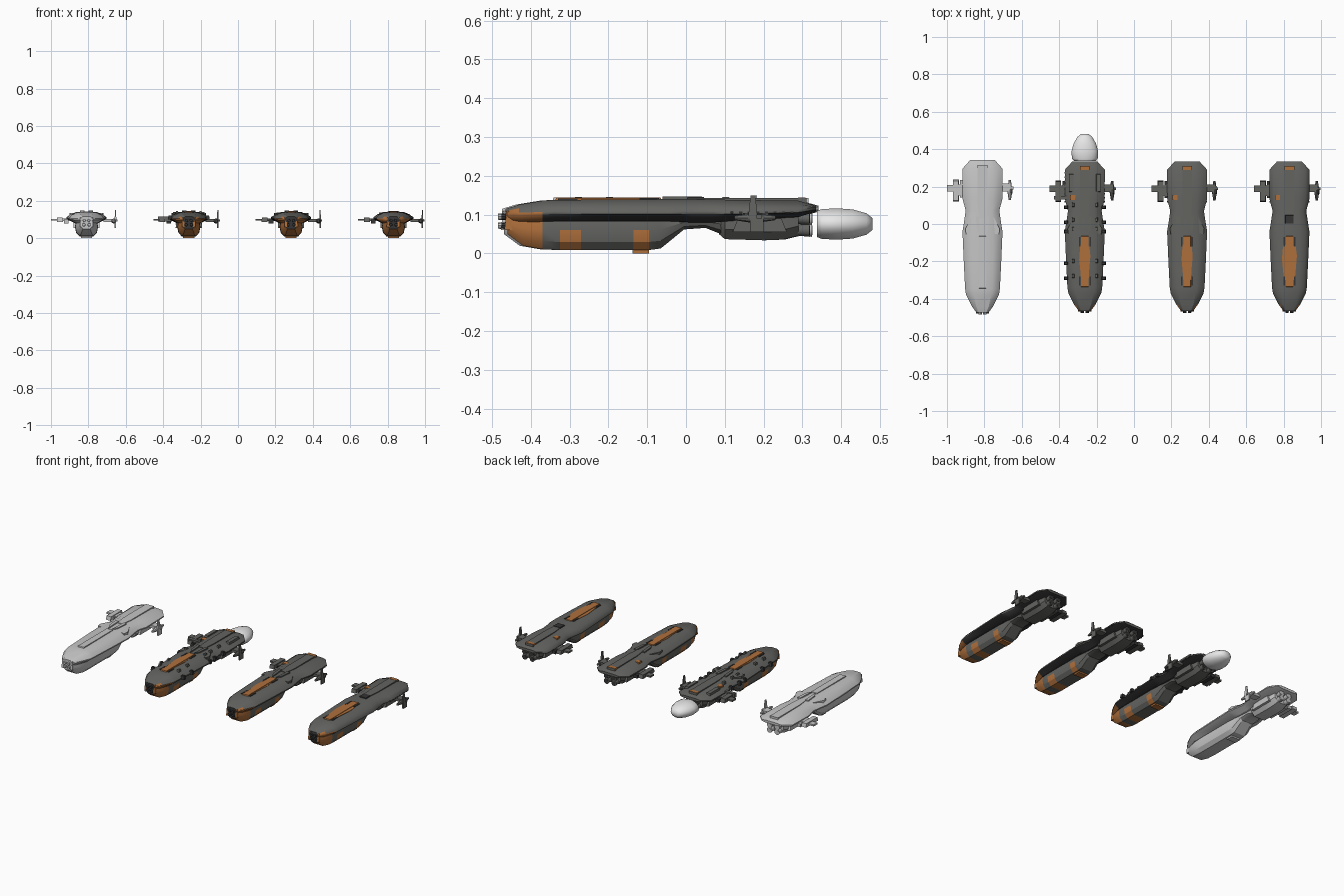
import bpy, bmesh, math
from mathutils import Matrix

if "Cube" in bpy.data.objects:
    bpy.data.objects.remove(bpy.data.objects["Cube"])


def mat(name, r, g, b):
    m = bpy.data.materials.new(name)
    m.diffuse_color = (r, g, b, 1)
    m.use_nodes = True
    m.node_tree.nodes["Principled BSDF"].inputs["Base Color"].default_value = m.diffuse_color
    return m


PALE = mat("pale_grey", .56, .56, .56)
GREY = mat("hull_grey", .125, .128, .118)
DARK = mat("dark_recess", .035, .035, .036)
RUST = mat("rust_orange", .43, .16, .045)
WHITE = mat("glow_white", .8, .8, .8)

ship = {}  # current ship: tag, x offset, y stretch, plain flag


def finish(bm, name, rule=None, base=GREY, smooth=30):
    """Turn a bmesh into an object of the current ship; rule picks a colour per face."""
    bmesh.ops.recalc_face_normals(bm, faces=bm.faces)
    mats = [base, GREY, DARK, RUST]
    if ship["plain"]:
        mats = [PALE]
    elif rule:
        for f in bm.faces:
            f.material_index = mats.index(rule(f.calc_center_median(), f.normal), 1)
    me = bpy.data.meshes.new(name)
    bm.to_mesh(me)
    bm.free()
    for m in mats:
        me.materials.append(m)
    ob = bpy.data.objects.new(name + "_" + ship["tag"], me)
    bpy.context.collection.objects.link(ob)
    ob.location.x = ship["x"]
    ob.scale.y = ship["sy"]
    bpy.context.view_layer.objects.active = ob
    for o in bpy.context.selected_objects:
        o.select_set(False)
    ob.select_set(True)
    bpy.ops.object.shade_smooth_by_angle(angle=math.radians(smooth))
    return ob


def loft(name, rings, rule=None, base=GREY, smooth=30):
    """rings: (y, right-hand half outline from top to bottom), mirrored to the left."""
    bm = bmesh.new()
    loops = []
    for y, half in rings:
        pts = half + [(-x, z) for x, z in reversed(half)]
        loops.append([bm.verts.new((x, y, z)) for x, z in pts])
    for a, b in zip(loops, loops[1:]):
        for i in range(len(a)):
            j = (i + 1) % len(a)
            bm.faces.new((a[i], a[j], b[j], b[i]))
    bm.faces.new(loops[0])
    bm.faces.new(loops[-1][::-1])
    return finish(bm, name, rule, base, smooth)


def box(name, x, y, z, base=GREY, taper=1.0, mirror=False):
    """Box from ranges; taper shrinks the top face."""
    bm = bmesh.new()
    for s in ((1, -1) if mirror else (1,)):
        cx, cy = s * (x[0] + x[1]) / 2, (y[0] + y[1]) / 2
        vs = bmesh.ops.create_cube(bm, size=1)["verts"]
        for v in vs:
            k = taper if v.co.z > 0 else 1
            v.co = (cx + v.co.x * (x[1] - x[0]) * k, cy + v.co.y * (y[1] - y[0]) * k,
                    (z[0] + z[1]) / 2 + v.co.z * (z[1] - z[0]))
    return finish(bm, name, base=base)


def tubes(name, spots, y0, y1, r0, r1, base=GREY, n=12):
    """Cylinders or cones along y at the (x, z) spots."""
    bm = bmesh.new()
    for x, z in spots:
        m = Matrix.Translation((x, (y0 + y1) / 2, z)) @ Matrix.Rotation(-math.pi / 2, 4, 'X')
        bmesh.ops.create_cone(bm, cap_ends=True, segments=n, radius1=r0, radius2=r1,
                              depth=y1 - y0, matrix=m)
    return finish(bm, name, base=base)


def plate(name, outline, z0, z1, base=GREY, mirror=True):
    """Upright prism from an (x, y) outline."""
    bm = bmesh.new()
    for s in ((1, -1) if mirror else (1,)):
        lo = [bm.verts.new((s * x, y, z0)) for x, y in outline]
        hi = [bm.verts.new((s * x, y, z1)) for x, y in outline]
        bm.faces.new(lo)
        bm.faces.new(hi)
        for i in range(len(lo)):
            j = (i + 1) % len(lo)
            bm.faces.new((lo[i], lo[j], hi[j], hi[i]))
    return finish(bm, name, base=base)


def deck_rule(c, n):
    if c.y < -.455:
        return DARK
    if c.y < -.37 and c.z < .112:
        return RUST
    return DARK if n.z < -.25 else GREY


def belly_rule(c, n):
    if c.y < -.455:
        return DARK
    band = -.325 < c.y < -.27 or -.135 < c.y < -.095
    return RUST if c.y < -.37 or (band and c.z < .058) else GREY


def build(level):
    # upper deck: y, half width, top half width, top z, edge z, bottom z
    deck = [(-.465, .032, .02, .115, .1, .08), (-.43, .058, .034, .126, .102, .08),
            (-.37, .088, .046, .136, .104, .082), (-.34, .093, .05, .138, .106, .083),
            (-.2, .1, .054, .139, .106, .083), (-.04, .107, .055, .14, .106, .083),
            (.015, .098, .052, .14, .106, .08), (.07, .09, .05, .139, .106, .08),
            (.13, .106, .05, .138, .106, .085), (.29, .107, .05, .136, .11, .094),
            (.335, .066, .04, .123, .117, .108)]
    rings = []
    for y, w, wt, zt, ze, zb in deck:
        xm = wt + (w - wt) * .62
        rings.append((y, [(wt, zt), (xm, zt * .62 + ze * .38), (w, ze + .003), (w, ze - .004),
                          (min(.062, w * .7), zb)]))
    loft("upper_deck", rings, deck_rule, smooth=60 if level == 4 else 25)

    # lower hull with stripe bands: y, half width, bottom z, top z
    hull = [(-.46, .032, .05, .092), (-.42, .05, .02, .092), (-.37, .06, .011, .092),
            (-.325, .062, .009, .092), (-.27, .062, .009, .092), (-.135, .062, .009, .092),
            (-.095, .062, .009, .092), (-.065, .06, .013, .092), (-.005, .052, .062, .092),
            (.05, .05, .066, .092), (.09, .05, .05, .092)]
    loft("lower_hull", [(y, [(w * .9, t), (w, b + (t - b) * .62), (w * .9, b + (t - b) * .25),
                             (w * .6, b)]) for y, w, b, t in hull], belly_rule)
    box("belly_plate", (-.03, .03), (-.135, -.095), (0, .012), RUST)

    # engine block and nozzles
    eng = [(.085, .045, .05, .1), (.1, .058, .037, .1), (.2, .06, .034, .1),
           (.25, .058, .036, .102), (.29, .05, .046, .105)]
    loft("engine_block", [(y, [(w, t), (w, b + .025), (w * .6, b)]) for y, w, b, t in eng])
    four = [(sx * .025, z) for sx in (-1, 1) for z in (.06, .09)]
    tubes("engine_nozzles", four, .28, .318, .013, .017)
    tubes("engine_throats", four, .316, .3195, .012, .012, DARK)
    box("engine_side_pods", (.055, .07), (.12, .26), (.055, .09), GREY, .8, True)

    # nose guns and visor
    tubes("nose_guns", [(-.012, .095), (.012, .095), (-.014, .072), (.014, .072)],
          -.475, -.44, .008, .01, DARK, 8)
    box("nose_cheeks", (.022, .036), (-.468, -.41), (.06, .11), RUST, .8, True)

    # deck spine and strips
    box("fore_strip", (-.02, .02), (-.34, -.06), (.13, .144), RUST, .96)
    plate("rear_spine", [(.026, .31), (.026, .1), (.018, .03), (-.018, .03), (-.026, .1),
                         (-.026, .31)], .12, .143, GREY, False)
    if level > 1:
        w = .024 if level < 4 else .034
        plate("worn_patch", [(w, -.12), (w + .006, -.17), (w, -.24), (w * .85, -.3),
                             (-w * .85, -.3), (-w, -.25), (-w - .006, -.19), (-w, -.11)],
              .134, .1412, RUST, False)
        box("tail_patch", (-.026, .026), (.288, .308), (.135, .1445), RUST)
        box("port_patch", (-.078, -.042), (.128, .156), (.128, .1375), RUST)
        box("deck_slots", (.024, .032), (-.33, -.28), (.13, .1415), DARK, 1, True)
        box("deck_slots_mid", (.024, .032), (-.12, -.07), (.13, .1425), DARK, 1, True)
    if level < 4:
        # angled armour panels around the waist
        plate("waist_panels", [(.03, .05), (.05, .055), (.092, -.025), (.088, -.055),
                               (.062, -.05), (.05, -.01)], .108, .136)
        plate("waist_chevrons", [(.018, .04), (.036, .04), (.03, -.03), (.012, -.06)],
              .12, .147)
    else:
        box("waist_hatch", (-.025, .025), (0, .05), (.13, .1455), DARK, .85)

    # window rows on the rear deck and along the hull
    if level > 1:
        for k in range(8):
            y = .115 + k * .022
            box("rear_window", (.1, .1075), (y, y + .008), (.103, .108), DARK, 1, True)
        box("hull_window_row", (.0, .0622), (-.36, -.03), (.082, .085), DARK, 1, True)

    # port side wing with hangar box
    plate("port_wing", [(-.09, .15), (-.09, .215), (-.13, .205), (-.13, .15)], .092, .105,
          GREY, False)
    box("port_box", (-.158, -.126), (.118, .232), (.088, .11), GREY, .9)
    box("port_boom", (-.19, -.15), (.17, .205), (.094, .104))
    box("port_underpod", (-.12, -.095), (.14, .23), (.08, .1), DARK)

    # starboard strut with sensor fin
    box("starboard_strut", (.09, .15), (.17, .212), (.088, .104))
    tubes("sensor_hub", [(.146, .092)], .125, .175, .006, .014, GREY, 8)
    tubes("sensor_hub_rear", [(.146, .092)], .175, .23, .014, .006, GREY, 8)
    box("sensor_fin_up", (.15, .16), (.16, .185), (.09, .15), GREY, .5)
    box("sensor_fin_down", (.151, .159), (.165, .2), (.055, .095))
    box("sensor_tip", (.155, .166), (.182, .196), (.09, .1))

    # extra turrets and the exhaust glow on the detailed ship
    if level == 2:
        for y in (-.3, -.22, -.05, 0, .08):
            box("side_turret", (.088, .112), (y, y + .02), (.1, .122), DARK, .7, True)
            box("deck_turret", (.055, .07), (y + .01, y + .035), (.125, .146), GREY, .7, True)
        box("port_gantry", (-.165, -.09), (.13, .15), (.09, .115))
        box("tail_racks", (.06, .085), (.17, .27), (.12, .14), GREY, .9, True)
        glow = [(.337, .058, .034), (.35, .069, .039), (.39, .071, .041), (.43, .06, .038),
                (.465, .04, .028), (.48, .022, .016)]
        loft("exhaust_glow", [(y, [(a * math.sin(math.radians(t)), .076 + b * math.cos(math.radians(t)))
                                   for t in range(10, 180, 20)]) for y, a, b in glow],
             base=WHITE, smooth=60)


# four versions of the ship side by side
for i, tag in enumerate(("plain", "detailed", "standard", "simple")):
    ship.update(tag=tag, x=-.81 + i * .547, sy=1.02 if i == 0 else 1.0, plain=i == 0)
    build(i + 1)
